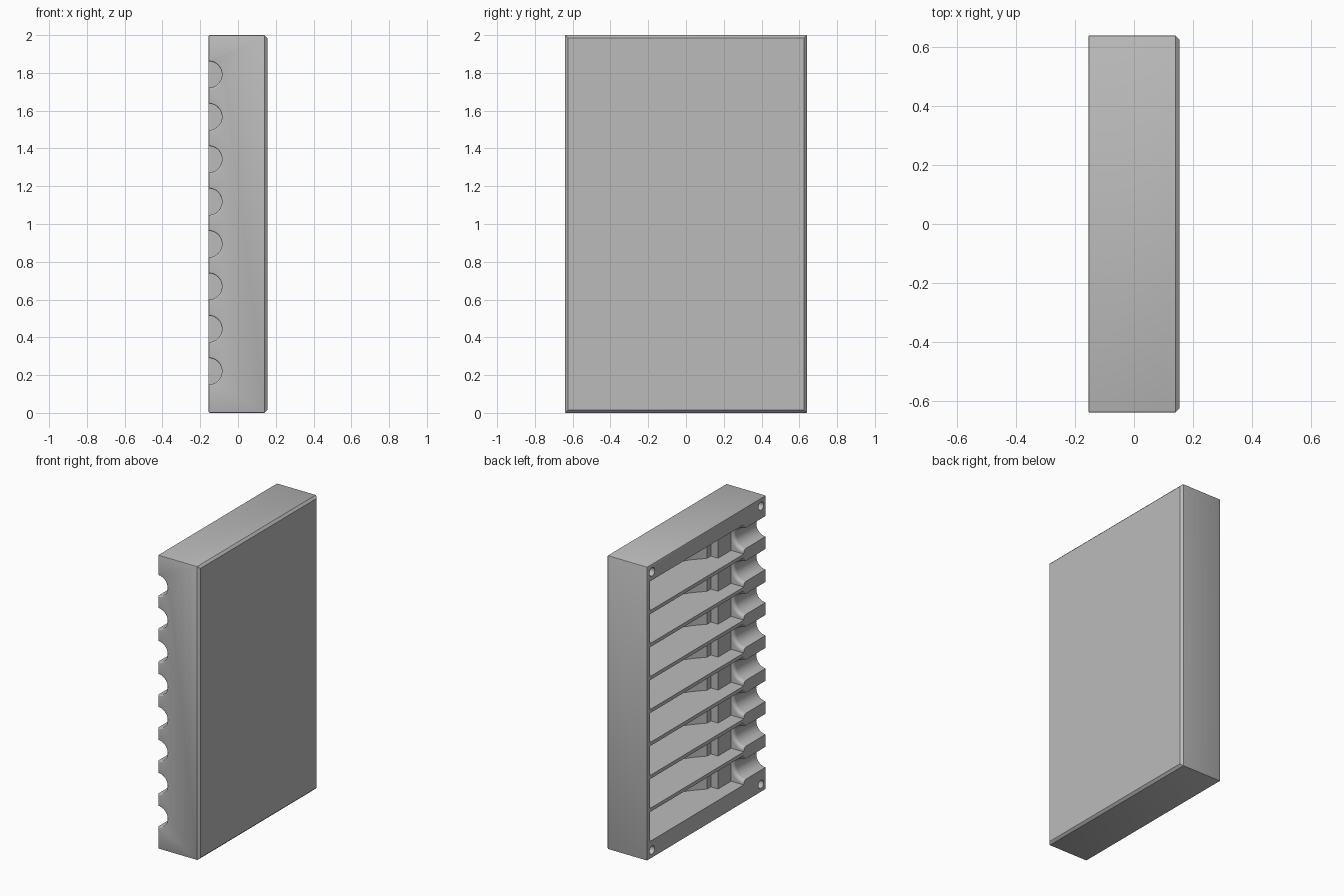
import bpy, bmesh, math
from mathutils import Matrix, Vector

if "Cube" in bpy.data.objects:
    bpy.data.objects.remove(bpy.data.objects["Cube"], do_unlink=True)

HX, HY, H = 0.155, 0.64, 2.0
PITCH, FIRST, SLOTS = 0.2245, 0.22, 8
slot_heights = [FIRST + PITCH * i for i in range(SLOTS)]

grey = bpy.data.materials.new("matte grey")
grey.use_nodes = True
color = (0.5, 0.5, 0.5, 1)
grey.diffuse_color = color
grey.node_tree.nodes["Principled BSDF"].inputs["Base Color"].default_value = color


def make_object(name, bm):
    bmesh.ops.recalc_face_normals(bm, faces=bm.faces)
    mesh = bpy.data.meshes.new(name)
    bm.to_mesh(mesh)
    bm.free()
    mesh.materials.append(grey)
    obj = bpy.data.objects.new(name, mesh)
    bpy.context.collection.objects.link(obj)
    return obj


def add_prism(bm, outline, z0, z1):
    """Extrude an xy outline from z0 to z1."""
    face = bm.faces.new([bm.verts.new((x, y, z0)) for x, y in outline])
    top = bmesh.ops.extrude_face_region(bm, geom=[face])["geom"]
    moved = [v for v in top if isinstance(v, bmesh.types.BMVert)]
    bmesh.ops.translate(bm, verts=moved, vec=(0, 0, z1 - z0))


def add_lathe_y(bm, profile, z, steps=48):
    """Revolve (y, radius) points around a y axis lying in the open face."""
    rings = []
    for y, r in profile:
        rings.append([bm.verts.new((-HX + r * math.cos(a), y, z + r * math.sin(a)))
                      for a in (math.tau * k / steps for k in range(steps))])
    for a, b in zip(rings, rings[1:]):
        for k in range(steps):
            n = (k + 1) % steps
            bm.faces.new((a[k], a[n], b[n], b[k]))
    bm.faces.new(rings[0])
    bm.faces.new(rings[-1])


def cut(target, cutter):
    mod = target.modifiers.new(cutter.name, "BOOLEAN")
    mod.operation = "DIFFERENCE"
    mod.solver = "EXACT"
    mod.object = cutter
    bpy.context.view_layer.objects.active = target
    bpy.ops.object.modifier_apply(modifier=mod.name)
    bpy.data.objects.remove(cutter, do_unlink=True)


# Case block: wide chamfer round the closed side, slight rounding elsewhere
bm = bmesh.new()
bmesh.ops.create_cube(bm, size=1, matrix=Matrix.Translation((0, 0, H / 2))
                      @ Matrix.Diagonal((2 * HX, 2 * HY, H, 1)))
closed_rim = [e for e in bm.edges if all(v.co.x > 0 for v in e.verts)]
bmesh.ops.bevel(bm, geom=closed_rim, offset=0.015, segments=1, affect="EDGES")
others = [e for e in bm.edges if all(v.co.x < 0.1 for v in e.verts)
          or abs(e.verts[0].co.x - e.verts[1].co.x) > 0.1]
bmesh.ops.bevel(bm, geom=others, offset=0.005, segments=2, profile=0.5, affect="EDGES")
case = make_object("slotted_case", bm)

# Pockets: deep at the back, ramping up to a step and a shallow ledge (y, depth)
floor = [(0.607, 0.265), (-0.08, 0.265), (-0.15, 0.215), (-0.22, 0.15),
         (-0.26, 0.15), (-0.26, 0.095), (-0.40, 0.095)]
outline = [(-HX - 0.05, 0.607)] + [(d - HX, y) for y, d in floor] + [(-HX - 0.05, -0.40)]
bm = bmesh.new()
for z in slot_heights:
    add_prism(bm, outline, z - 0.1, z + 0.1)
cut(case, make_object("pocket_cutter", bm))

# Neck channels through the front wall, with flared mouths at both ends
R, OUT, INN = 0.07, 0.008, 0.024
quarter = [math.pi / 2 * k / 6 for k in range(7)]
profile = [(-HY - 0.02, R + OUT)]
profile += [(-HY + OUT * (1 - math.cos(a)), R + OUT * (1 - math.sin(a))) for a in quarter]
profile += [(-0.40 - INN + INN * math.sin(a), R + INN * (1 - math.cos(a))) for a in quarter]
profile += [(-0.38, R + INN)]
bm = bmesh.new()
for z in slot_heights:
    add_lathe_y(bm, profile, z)
cut(case, make_object("neck_cutter", bm))

# Round sockets in the four corners of the open face
bm = bmesh.new()
for y in (-0.586, 0.586):
    for z in (0.053, H - 0.053):
        bmesh.ops.create_cone(bm, cap_ends=True, segments=32, radius1=0.028, radius2=0.028,
                              depth=0.12, matrix=Matrix.Translation((-HX, y, z))
                              @ Matrix.Rotation(math.pi / 2, 4, "Y"))
cut(case, make_object("socket_cutter", bm))

# Smooth the curved parts, keep the edges crisp
bpy.ops.object.select_all(action="DESELECT")
case.select_set(True)
bpy.context.view_layer.objects.active = case
bpy.ops.object.shade_smooth_by_angle(angle=math.radians(30))
